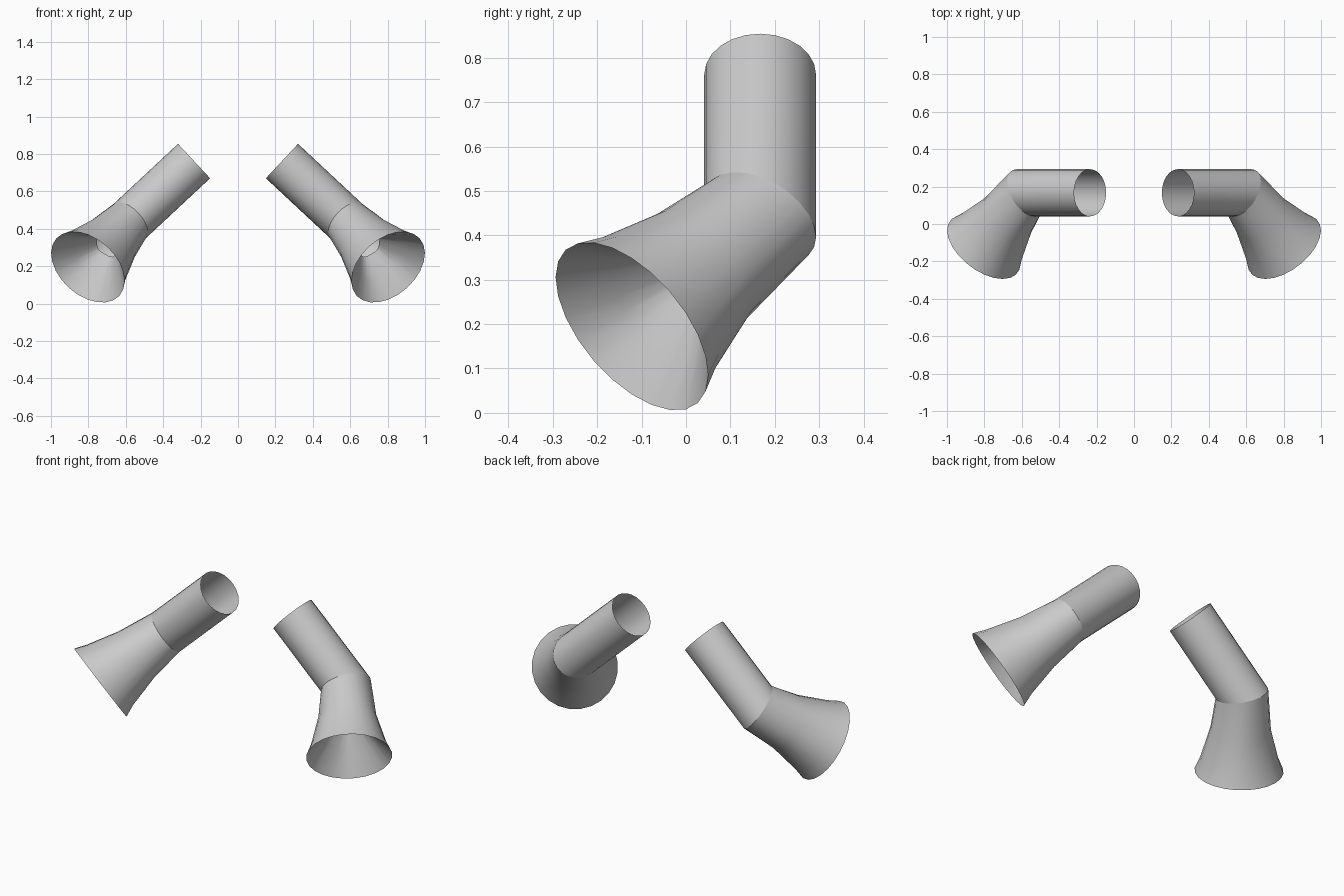
import bpy
import math
from mathutils import Vector

if "Cube" in bpy.data.objects:
    bpy.data.objects.remove(bpy.data.objects["Cube"])

SIDES = 24
fabric = bpy.data.materials.new("light grey fabric")
fabric.diffuse_color = (0.6, 0.6, 0.6, 1)
fabric.use_nodes = True
fabric.node_tree.nodes["Principled BSDF"].inputs["Base Color"].default_value = fabric.diffuse_color

# Key points of the sleeve on the +x side
SHOULDER = Vector((0.235, 0.167, 0.762))
ELBOW = Vector((0.58, 0.167, 0.44))
CUFF = Vector((0.803, -0.122, 0.195))
ARM_AXIS = (ELBOW - SHOULDER).normalized()
CUFF_AXIS = (CUFF - ELBOW).normalized()


def ring(center, axis, radius, skew=0.0, ripple=0.0):
    """Circle of points around an axis; skew tilts it, ripple adds folds."""
    u = Vector((0, 1, 0))
    u = (u - axis * u.dot(axis)).normalized()
    v = axis.cross(u)
    points = []
    for i in range(SIDES):
        a = 2 * math.pi * i / SIDES
        r = radius + ripple * math.sin(5 * a)
        points.append(center + (u * math.cos(a) + v * math.sin(a)) * r
                      + axis * skew * math.cos(a))
    return points


def loft(name, rings, side):
    """Open tube through the rings, placed on the left or right side."""
    verts = [(p.x * side, p.y, p.z) for r in rings for p in r]
    faces = []
    for k in range(len(rings) - 1):
        for i in range(SIDES):
            j = (i + 1) % SIDES
            f = (k * SIDES + i, k * SIDES + j,
                 (k + 1) * SIDES + j, (k + 1) * SIDES + i)
            faces.append(f if side > 0 else f[::-1])
    mesh = bpy.data.meshes.new(name)
    mesh.from_pydata(verts, [], faces)
    mesh.materials.append(fabric)
    obj = bpy.data.objects.new(name, mesh)
    bpy.context.collection.objects.link(obj)
    bpy.ops.object.select_all(action='DESELECT')
    obj.select_set(True)
    bpy.context.view_layer.objects.active = obj
    bpy.ops.object.shade_smooth_by_angle(angle=math.radians(40))


def along(t):
    return ELBOW.lerp(CUFF, t)


elbow_ring = ring(ELBOW, ARM_AXIS, 0.126, skew=0.065)

for side, label in ((1, "right"), (-1, "left")):
    # Straight upper sleeve, slanted where it meets the elbow
    loft(label + "_upper_sleeve",
         [ring(SHOULDER, ARM_AXIS, 0.126),
          ring(SHOULDER.lerp(ELBOW, 0.5), ARM_AXIS, 0.126, skew=0.02),
          elbow_ring], side)
    # Flared lower sleeve
    loft(label + "_flared_sleeve",
         [elbow_ring,
          ring(along(0.45), CUFF_AXIS, 0.155, ripple=0.002),
          ring(along(0.85), CUFF_AXIS, 0.202, ripple=0.002),
          ring(CUFF, CUFF_AXIS, 0.228)], side)
    # Funnel lining narrowing inward from the cuff rim
    loft(label + "_cuff_lining",
         [ring(CUFF, CUFF_AXIS, 0.228),
          ring(along(0.78), CUFF_AXIS, 0.147, ripple=0.005),
          ring(along(0.54), CUFF_AXIS, 0.066, ripple=0.004)], side)
